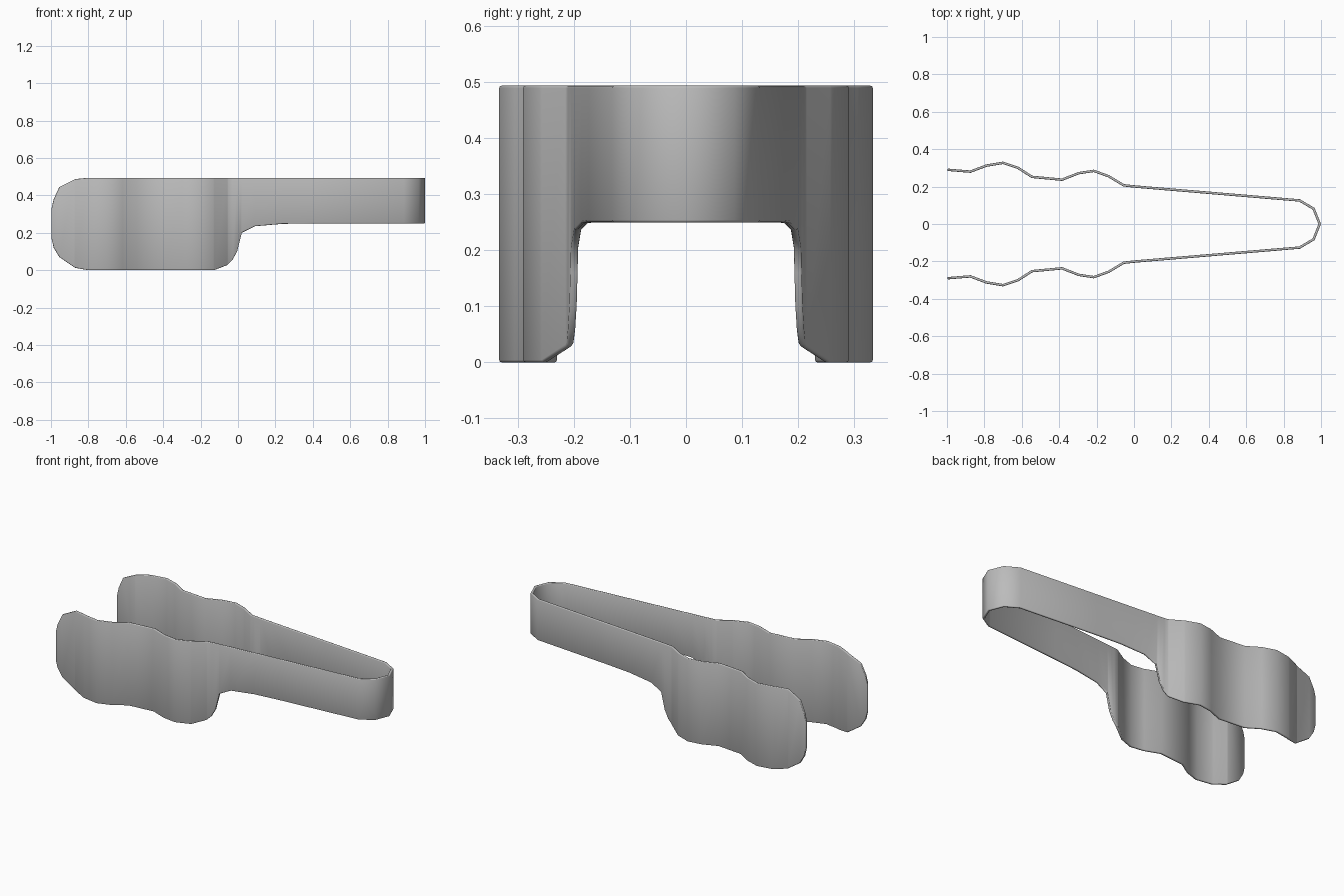
import bpy
import bmesh

cube = bpy.data.objects.get("Cube")
if cube:
    bpy.data.objects.remove(cube)

THICK = 0.013

# Plan curve of one arm (x, y), from the wavy open tip to the closed nose
plan = [(-0.997, 0.29), (-0.875, 0.28), (-0.79, 0.312), (-0.70, 0.327),
        (-0.62, 0.30), (-0.545, 0.252), (-0.385, 0.237), (-0.295, 0.272),
        (-0.215, 0.284), (-0.135, 0.255), (-0.055, 0.207), (0.01, 0.20),
        (0.885, 0.126), (0.96, 0.082), (0.993, 0)]
# Lower and upper edges of the strip (x, z)
lower = [(-0.997, 0.17), (-0.985, 0.12), (-0.955, 0.07), (-0.87, 0.013),
         (-0.80, 0), (-0.13, 0), (-0.06, 0.027), (-0.03, 0.055),
         (-0.005, 0.10), (0.02, 0.2), (0.09, 0.235), (0.24, 0.248), (0.4, 0.25)]
upper = [(-0.997, 0.33), (-0.985, 0.38), (-0.955, 0.445), (-0.87, 0.487),
         (-0.80, 0.494)]


def sample(points, x):
    """Linear interpolation, held constant beyond the ends."""
    if x <= points[0][0]:
        return points[0][1]
    for (x0, a), (x1, b) in zip(points, points[1:]):
        if x <= x1:
            return a + (b - a) * (x - x0) / (x1 - x0)
    return points[-1][1]


# One continuous sheet: right arm, around the nose, left arm
stations = sorted({p[0] for p in plan + lower + upper})
half = [(x, sample(plan, x)) for x in stations]
path = [(x, -y) for x, y in half] + half[-2::-1]

bm = bmesh.new()
columns = []
for x, y in path:
    columns.append([bm.verts.new((x, y, sample(lower, x))),
                    bm.verts.new((x, y, sample(upper, x)))])
for a, b in zip(columns, columns[1:]):
    bm.faces.new((a[0], b[0], b[1], a[1]))
mesh = bpy.data.meshes.new("tongs_strip")
bm.to_mesh(mesh)
bm.free()

tongs = bpy.data.objects.new("tongs_strip", mesh)
bpy.context.collection.objects.link(tongs)

# Plain grey finish
grey = bpy.data.materials.new("plain_grey")
grey.use_nodes = True
colour = (0.5, 0.5, 0.5, 1)
grey.diffuse_color = colour
grey.node_tree.nodes["Principled BSDF"].inputs["Base Color"].default_value = colour
mesh.materials.append(grey)

# Sheet thickness and softened rim
solid = tongs.modifiers.new("thickness", "SOLIDIFY")
solid.thickness = THICK
solid.offset = 0
solid.use_even_offset = True
rim = tongs.modifiers.new("soft_rim", "BEVEL")
rim.width = 0.004
rim.segments = 2
rim.limit_method = "ANGLE"
rim.angle_limit = 1.1

bpy.context.view_layer.objects.active = tongs
tongs.select_set(True)
bpy.ops.object.shade_smooth_by_angle(angle=1.05)
